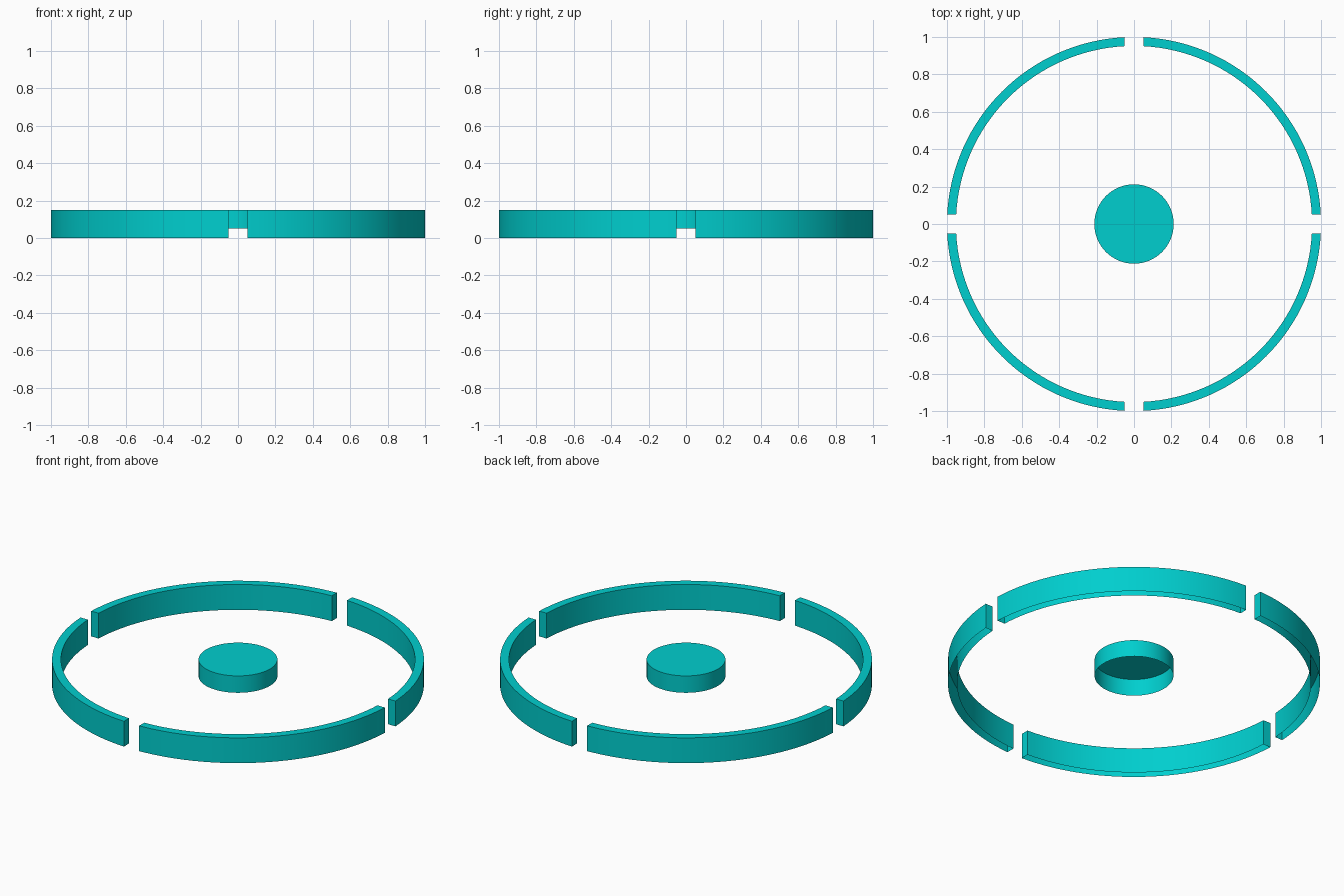
import bpy, bmesh, math

if "Cube" in bpy.data.objects:
    bpy.data.objects.remove(bpy.data.objects["Cube"])

teal = bpy.data.materials.new("teal")
teal.diffuse_color = (0.0, 0.62, 0.62, 1)
teal.use_nodes = True
teal.node_tree.nodes["Principled BSDF"].inputs["Base Color"].default_value = teal.diffuse_color

R_OUT, R_IN, HEIGHT, GAP = 1.0, 0.952, 0.15, 0.05


def finish(bm, name):
    mesh = bpy.data.meshes.new(name)
    bm.to_mesh(mesh)
    bm.free()
    obj = bpy.data.objects.new(name, mesh)
    bpy.context.collection.objects.link(obj)
    mesh.materials.append(teal)
    bpy.ops.object.select_all(action='DESELECT')
    obj.select_set(True)
    bpy.context.view_layer.objects.active = obj
    bpy.ops.object.shade_smooth_by_angle(angle=math.radians(35))
    return obj


def ring_segment(name, turn, steps=32):
    """Quarter rim with straight-cut ends, hollow and open underneath."""
    bm = bmesh.new()
    rows = []
    for i in range(steps + 1):
        row = []
        for r, z in ((R_OUT, 0), (R_OUT, HEIGHT), (R_IN, HEIGHT), (R_IN, 0)):
            start = math.asin(GAP / r)
            a = turn + start + (math.pi / 2 - 2 * start) * i / steps
            row.append(bm.verts.new((r * math.cos(a), r * math.sin(a), z)))
        rows.append(row)
    # outer wall, top and inner wall
    for p, q in zip(rows, rows[1:]):
        for k in range(3):
            bm.faces.new((p[k], q[k], q[k + 1], p[k + 1]))
    # end caps
    bm.faces.new(rows[0])
    bm.faces.new(rows[-1][::-1])
    finish(bm, name)


def hub_cap(name, radius, z0, z1, sides=64):
    """Centre button: side wall and top, open underneath."""
    bm = bmesh.new()
    ang = [2 * math.pi * i / sides for i in range(sides)]
    low, top = [[bm.verts.new((radius * math.cos(a), radius * math.sin(a), z))
                 for a in ang] for z in (z0, z1)]
    for i in range(sides):
        j = (i + 1) % sides
        bm.faces.new((low[i], low[j], top[j], top[i]))
    bm.faces.new(top)
    finish(bm, name)


# Four rim segments
for n in range(4):
    ring_segment(f"rim_segment_{n + 1}", n * math.pi / 2)

# Centre disc, raised off the ground
hub_cap("centre_disc", 0.212, 0.05, HEIGHT)
